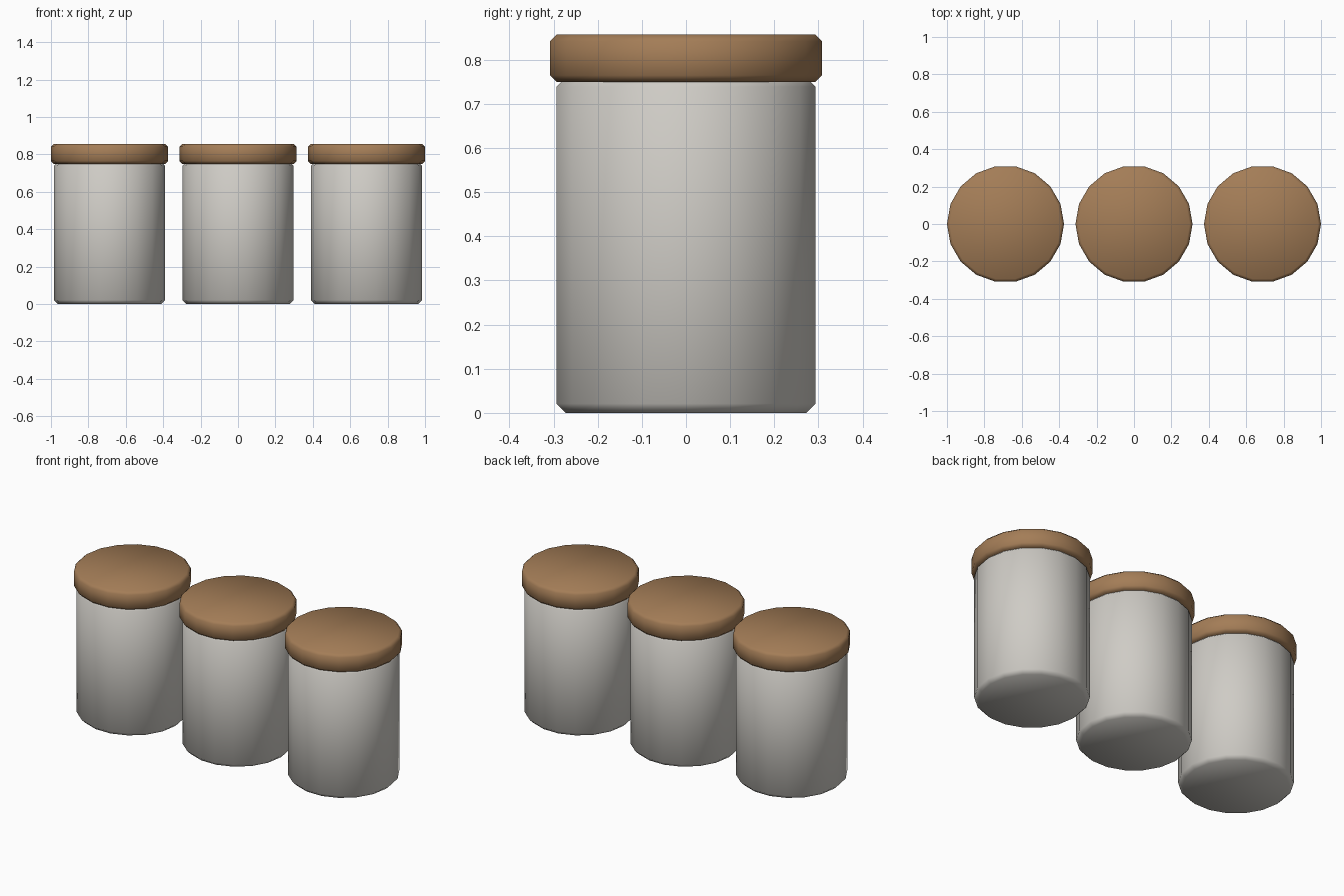
import bpy
import bmesh
from math import cos, sin, tau

cube = bpy.data.objects.get("Cube")
if cube:
    bpy.data.objects.remove(cube, do_unlink=True)

SIDES = 18
SPACING = 0.687


def make_material(name, rgb):
    mat = bpy.data.materials.new(name)
    mat.use_nodes = True
    colour = (*rgb, 1.0)
    mat.diffuse_color = colour
    mat.node_tree.nodes["Principled BSDF"].inputs["Base Color"].default_value = colour
    return mat


def chamfered_disc(name, x, radius, bottom, top, chamfer, mat):
    """Closed, smooth shaded cylinder with chamfered rims."""
    profile = [(radius - chamfer, bottom), (radius, bottom + chamfer),
               (radius, top - chamfer), (radius - chamfer, top)]
    bm = bmesh.new()
    rings = [[bm.verts.new((r * cos(tau * i / SIDES), r * sin(tau * i / SIDES), z))
              for i in range(SIDES)] for r, z in profile]
    for low, high in zip(rings, rings[1:]):
        for i in range(SIDES):
            j = (i + 1) % SIDES
            bm.faces.new((low[i], low[j], high[j], high[i]))
    bm.faces.new(rings[0][::-1])
    bm.faces.new(rings[-1])
    for face in bm.faces:
        face.smooth = True
    mesh = bpy.data.meshes.new(name)
    bm.to_mesh(mesh)
    bm.free()
    mesh.materials.append(mat)
    obj = bpy.data.objects.new(name, mesh)
    obj.location.x = x
    bpy.context.collection.objects.link(obj)


ceramic = make_material("pale grey ceramic", (0.62, 0.60, 0.56))
wood = make_material("brown wood", (0.37, 0.205, 0.095))

# Row of three jars with wooden lids
for side, label in ((-1, "right"), (0, "middle"), (1, "left")):
    x = side * SPACING
    chamfered_disc(label + "_jar", x, 0.298, 0, 0.76, 0.021, ceramic)
    chamfered_disc(label + "_lid", x, 0.313, 0.75, 0.857, 0.015, wood)
